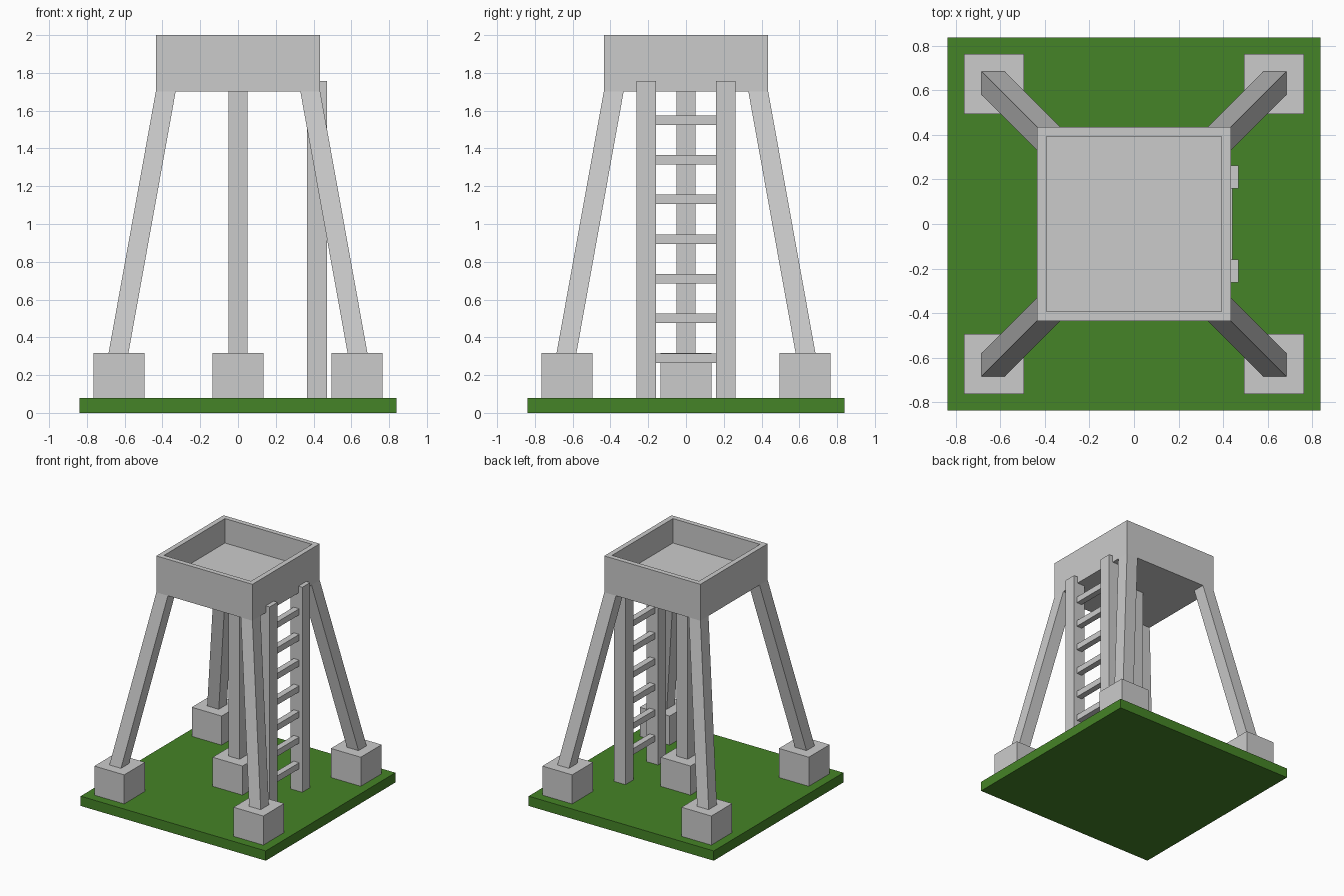
import bpy, bmesh

if "Cube" in bpy.data.objects:
    bpy.data.objects.remove(bpy.data.objects["Cube"])


def make_object(name, bm):
    bmesh.ops.recalc_face_normals(bm, faces=bm.faces)
    mesh = bpy.data.meshes.new(name)
    bm.to_mesh(mesh)
    bm.free()
    obj = bpy.data.objects.new(name, mesh)
    bpy.context.collection.objects.link(obj)
    return obj


def box_bmesh(x, y, z):
    """Box from (min, max) ranges on each axis."""
    bm = bmesh.new()
    bmesh.ops.create_cube(bm, size=1)
    for v in bm.verts:
        v.co = [r[0] if c < 0 else r[1] for c, r in zip(v.co, (x, y, z))]
    return bm


def box(name, x, y, z):
    return make_object(name, box_bmesh(x, y, z))


def span(a, b, sign):
    return tuple(sorted((sign * a, sign * b)))


# Grass base
base = box("grass_base", (-0.838, 0.838), (-0.838, 0.838), (0, 0.08))
green = bpy.data.materials.new("grass_green")
green.diffuse_color = (0.06, 0.23, 0.02, 1)
green.use_nodes = True
green.node_tree.nodes["Principled BSDF"].inputs["Base Color"].default_value = green.diffuse_color
base.data.materials.append(green)

# Centre footing and post
box("centre_footing", (-0.135, 0.135), (-0.135, 0.135), (0.08, 0.318))
box("centre_post", (-0.05, 0.05), (-0.05, 0.05), (0.318, 1.705))

# Corner footings with slanted legs
for sx, xname in ((-1, "left"), (1, "right")):
    for sy, yname in ((-1, "front"), (1, "back")):
        place = f"{yname}_{xname}"
        box(f"{place}_footing", span(0.495, 0.765, sx), span(0.495, 0.765, sy), (0.08, 0.318))
        bm = box_bmesh(span(0.58, 0.685, sx), span(0.58, 0.685, sy), (0.318, 1.702))
        for v in bm.verts:
            if v.co.z > 1:
                v.co.x -= sx * 0.25
                v.co.y -= sy * 0.25
        make_object(f"{place}_leg", bm)

# Open square tank: top face inset and pushed down
bm = box_bmesh((-0.435, 0.435), (-0.435, 0.435), (1.702, 2.0))
top = [f for f in bm.faces if f.calc_center_median().z > 1.99]
bmesh.ops.inset_region(bm, faces=top, thickness=0.058)
floor = bmesh.ops.extrude_face_region(bm, geom=top)["geom"]
bmesh.ops.delete(bm, geom=top, context="FACES_ONLY")
bmesh.ops.translate(bm, vec=(0, 0, -0.2), verts=[g for g in floor if isinstance(g, bmesh.types.BMVert)])
make_object("open_tank", bm)

# Ladder on the right side
for s, name in ((-1, "front"), (1, "back")):
    box(f"{name}_ladder_rail", (0.365, 0.47), span(0.16, 0.262, s), (0.08, 1.758))
for i in range(7):
    z = 0.265 + 0.21 * i
    box(f"ladder_rung_{i + 1}", (0.392, 0.442), (-0.162, 0.162), (z, z + 0.05))
